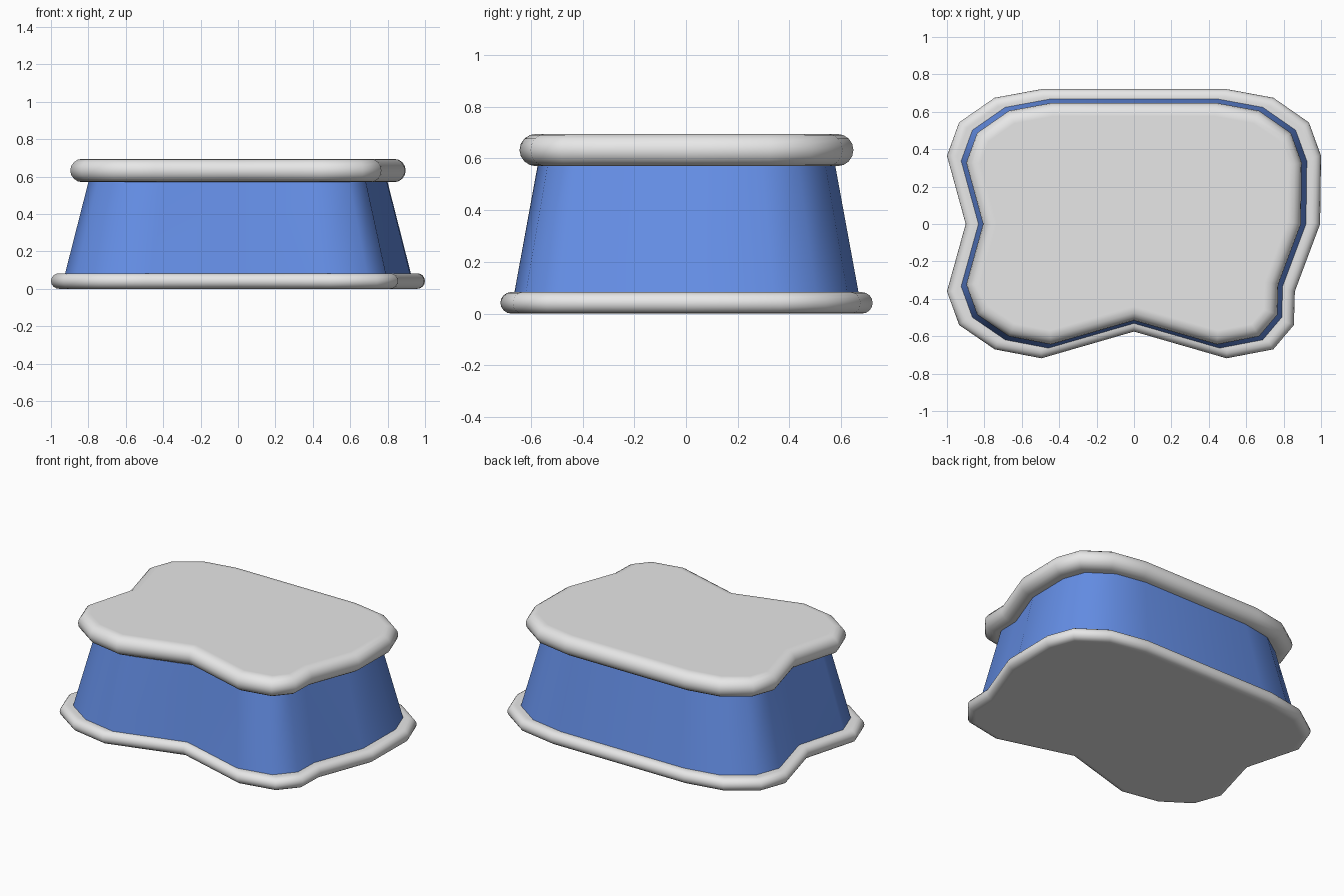
import bpy, bmesh, math
from mathutils import Vector

if "Cube" in bpy.data.objects:
    bpy.data.objects.remove(bpy.data.objects["Cube"])

# Footprint outline, counter-clockwise, with dents at front, left and right
OUTLINE = [(0.49, 0.722), (-0.49, 0.722), (-0.745, 0.675), (-0.935, 0.543), (-1.0, 0.365),
           (-0.90, 0.0), (-1.0, -0.36), (-0.935, -0.54), (-0.745, -0.67), (-0.495, -0.718),
           (0.0, -0.575), (0.495, -0.718), (0.745, -0.67), (0.855, -0.54), (0.86, -0.36),
           (0.995, 0.0), (1.0, 0.365), (0.935, 0.543), (0.745, 0.675)]


def material(name, rgb):
    m = bpy.data.materials.new(name)
    m.diffuse_color = (*rgb, 1)
    m.use_nodes = True
    m.node_tree.nodes["Principled BSDF"].inputs["Base Color"].default_value = m.diffuse_color
    return m


def ring(scale, inset=0.0):
    """Outline scaled about the centre, then inset by a mitred distance."""
    pts = [Vector(p) * scale for p in OUTLINE]
    out = []
    for i, p in enumerate(pts):
        a = (p - pts[i - 1]).normalized()
        b = (pts[(i + 1) % len(pts)] - p).normalized()
        na, nb = Vector((-a.y, a.x)), Vector((-b.y, b.x))
        out.append(p + (na + nb) * inset / (1 + na.dot(nb)))
    return out


def loft(name, rings, mat):
    """Skin a list of (outline, z) rings and cap both ends."""
    bm = bmesh.new()
    loops = [[bm.verts.new((p.x, p.y, z)) for p in pts] for pts, z in rings]
    n = len(OUTLINE)
    for lo, hi in zip(loops, loops[1:]):
        for i in range(n):
            j = (i + 1) % n
            bm.faces.new((lo[i], lo[j], hi[j], hi[i]))
    bm.faces.new(loops[0][::-1])
    bm.faces.new(loops[-1])
    bmesh.ops.recalc_face_normals(bm, faces=bm.faces)
    me = bpy.data.meshes.new(name)
    bm.to_mesh(me)
    bm.free()
    me.materials.append(mat)
    ob = bpy.data.objects.new(name, me)
    bpy.context.collection.objects.link(ob)
    bpy.ops.object.select_all(action='DESELECT')
    ob.select_set(True)
    bpy.context.view_layer.objects.active = ob
    bpy.ops.object.shade_smooth_by_angle(angle=math.radians(42))
    return ob


def cushion(name, scale, z0, z1, mat, steps=8):
    """Slab with a fully rounded rim."""
    r, mid = (z1 - z0) / 2, (z0 + z1) / 2
    rings = [(ring(scale, r + 0.01), z0)]
    for k in range(steps + 1):
        t = -math.pi / 2 + math.pi * k / steps
        rings.append((ring(scale, r * (1 - math.cos(t))), mid + r * math.sin(t)))
    rings.append((ring(scale, r + 0.01), z1))
    return loft(name, rings, mat)


white = material("off white", (0.80, 0.80, 0.80))
blue = material("blue", (0.13, 0.275, 0.80))

# Base plate, tapered wall and top plate
cushion("base_plate", 1.0, 0.0, 0.083, white)
loft("tapered_body", [(ring(0.93), 0.06), (ring(0.795), 0.59)], blue)
cushion("top_plate", 0.897, 0.57, 0.695, white)
